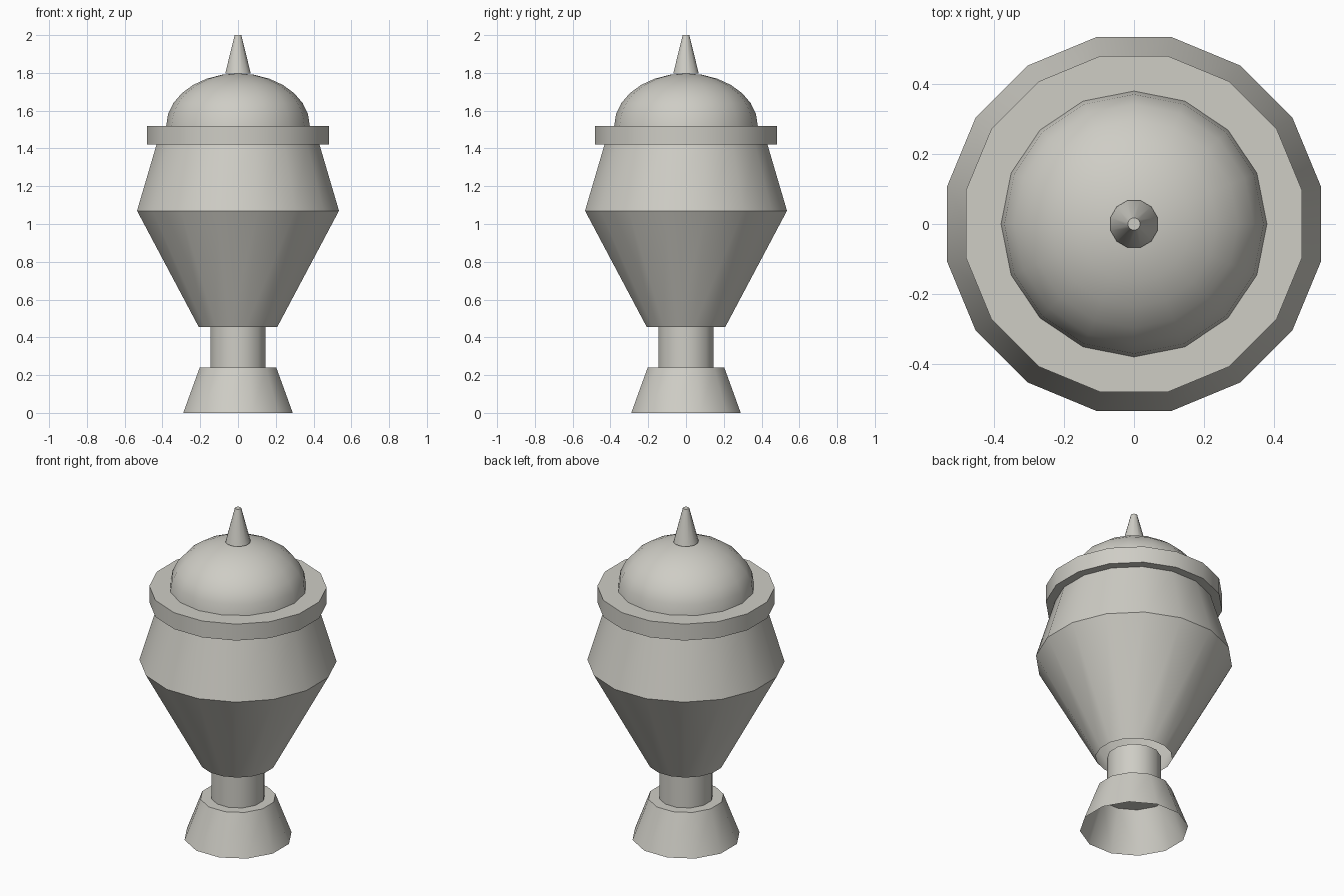
import bpy, bmesh, math

if "Cube" in bpy.data.objects:
    bpy.data.objects.remove(bpy.data.objects["Cube"])

stone = bpy.data.materials.new("pale_stone")
stone.diffuse_color = (0.62, 0.61, 0.56, 1)
stone.use_nodes = True
stone.node_tree.nodes["Principled BSDF"].inputs["Base Color"].default_value = stone.diffuse_color


def lathe(name, profile, sides, offset, cap_bottom=False, cap_top=False):
    """Turn a (radius, height) profile around z; offset is a fraction of one side."""
    bm = bmesh.new()
    rings = []
    for r, z in profile:
        if r == 0:
            rings.append([bm.verts.new((0, 0, z))] * sides)
            continue
        angles = [(i + offset) * 2 * math.pi / sides for i in range(sides)]
        rings.append([bm.verts.new((r * math.cos(a), r * math.sin(a), z)) for a in angles])
    for low, high in zip(rings, rings[1:]):
        for i in range(sides):
            j = (i + 1) % sides
            quad = [low[i], low[j], high[j], high[i]]
            bm.faces.new(list(dict.fromkeys(quad)))
    if cap_bottom:
        bm.faces.new(rings[0][::-1])
    if cap_top:
        bm.faces.new(rings[-1])
    mesh = bpy.data.meshes.new(name)
    bm.to_mesh(mesh)
    bm.free()
    mesh.materials.append(stone)
    obj = bpy.data.objects.new(name, mesh)
    bpy.context.collection.objects.link(obj)
    bpy.ops.object.select_all(action='DESELECT')
    bpy.context.view_layer.objects.active = obj
    obj.select_set(True)
    bpy.ops.object.shade_smooth_by_angle(angle=math.radians(35))
    return obj


# Flared foot, open underneath
lathe("foot", [(0.30, 0), (0.21, 0.24)], 12, 0.5, cap_top=True)
# Narrow stem
lathe("stem", [(0.15, 0.24), (0.15, 0.455)], 12, 0.5)
# Urn body with a sharp shoulder
lathe("body", [(0.212, 0.455), (0.545, 1.07), (0.44, 1.42)], 16, 0.5)
# Flat collar
lathe("collar", [(0.49, 1.42), (0.49, 1.52)], 16, 0.5, True, True)
# Flattened domed lid
steps = 7
dome = [(0.38 * math.cos(k * math.pi / 2 / steps),
         1.52 + 0.277 * math.sin(k * math.pi / 2 / steps)) for k in range(steps)]
lathe("lid_dome", dome + [(0, 1.797)], 16, 0)
# Pointed finial
lathe("finial", [(0.07, 1.797), (0.018, 2.0)], 12, 0.5, cap_top=True)
